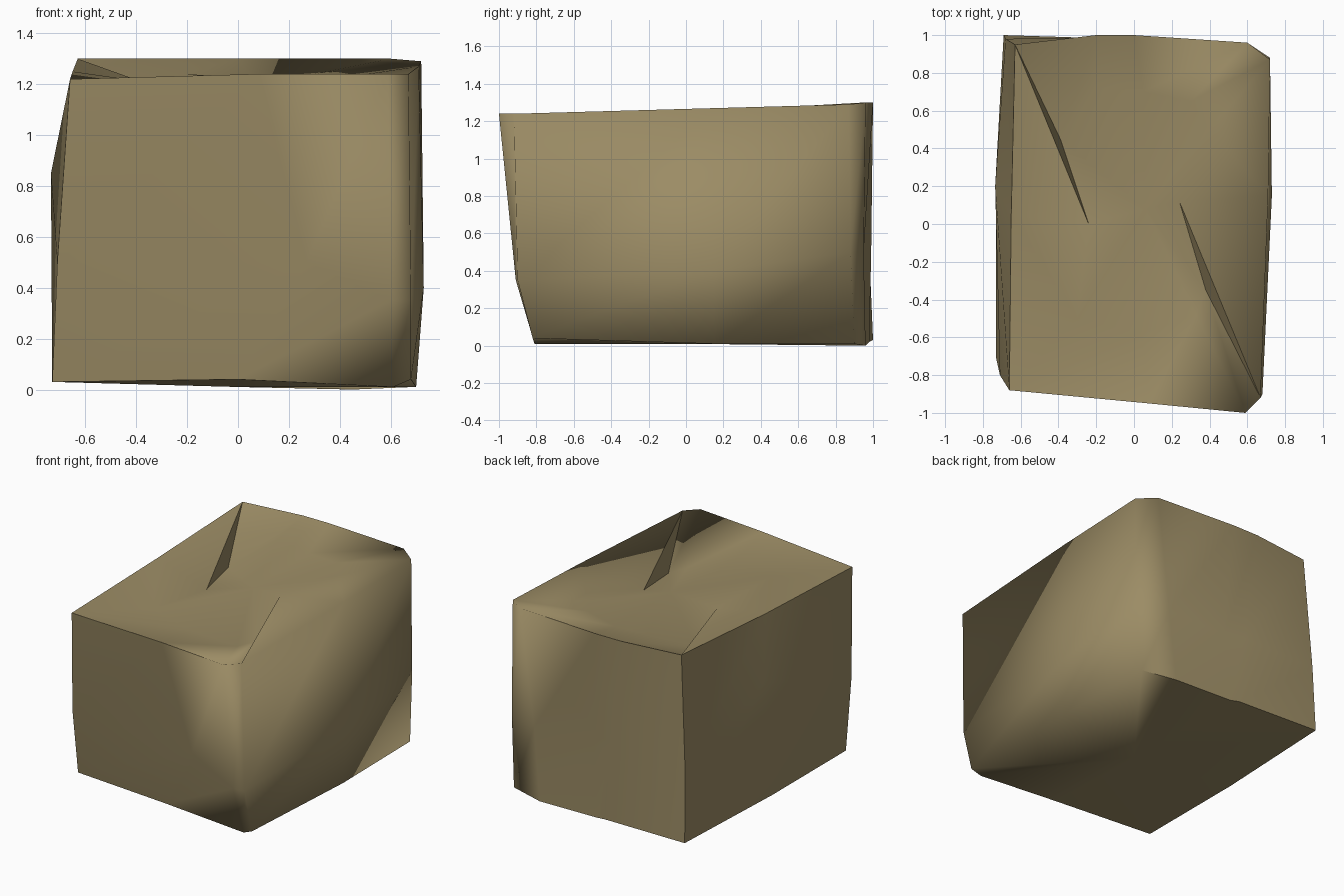
import bpy
import bmesh
import math

default_cube = bpy.data.objects.get("Cube")
if default_cube:
    bpy.data.objects.remove(default_cube, do_unlink=True)


def make_material(name, colour):
    """Create one plain flat material."""
    material = bpy.data.materials.new(name)
    material.use_nodes = True
    material.diffuse_color = colour
    shader = material.node_tree.nodes["Principled BSDF"]
    shader.inputs["Base Color"].default_value = colour
    shader.inputs["Roughness"].default_value = 0.9
    return material


def bridge_rings(mesh, lower, upper):
    """Join two rings with triangles so the folds run along chosen diagonals."""
    count = len(lower)
    for i in range(count):
        j = (i + 1) % count
        mesh.faces.new((lower[i], lower[j], upper[j]))
        mesh.faces.new((lower[i], upper[j], upper[i]))


def close_ring(mesh, ring, centre, flip=False):
    """Fan a ring of vertices to one centre point."""
    hub = mesh.verts.new(centre)
    for i, vert in enumerate(ring):
        corner = (vert, ring[(i + 1) % len(ring)], hub)
        mesh.faces.new(corner[::-1] if flip else corner)


def keep_edge_soft(edge, limit):
    """Folds are soft, box edges crisp, except along the worn left side."""
    middle = (edge.verts[0].co + edge.verts[1].co) / 2
    return middle.x > 0.58 or edge.calc_face_angle(0) < limit


# Cross-section rings run from the front right corner around the block
base_ring = [
    (-.73, -.71, .03), (0, -.79, .04), (.61, -.81, .01), (.68, -.82, .04),
    (.7, .15, .01), (.69, .9, .01), (.45, .96, 0), (0, .97, .01),
    (-.06, .98, .02), (-.69, 1, .03), (-.73, .1, .03),
]
waist_ring = [
    (-.71, -.8, .5), (.27, -.89, .5), (.6, -.91, .35), (.68, -.9, .35),
    (.73, .15, .4), (.72, .88, .5), (.5, .95, .5), (.04, .95, .5),
    (-.1, .99, .5), (-.68, .98, .5), (-.735, .2, .85),
]
rim_ring = [
    (-.66, -.88, 1.22), (.08, -.95, 1.24), (.59, -1, 1.24), (.67, -.92, 1.24),
    (.71, .15, 1.27), (.72, .87, 1.29), (.6, .96, 1.3), (0, 1, 1.3),
    (-.2, 1, 1.3), (-.63, .95, 1.3), (-.65, .05, 1.25),
]
# The sunken top has two hollows with a crooked ridge between them
hollow_ring = [
    (-.3, -.5, 1.2), (.04, -.58, 1.17), (.33, -.48, 1.1), (.38, -.35, 1.1),
    (.24, .12, 1.2), (.4, .5, 1.23), (.3, .65, 1.24), (.05, .7, 1.22),
    (-.2, .72, 1.24), (-.39, .45, 1.1), (-.24, 0, 1.16),
]

# Crumpled block: stack the rings, then close the underside and the top
mesh = bmesh.new()
rings = [
    [mesh.verts.new(point) for point in ring]
    for ring in (base_ring, waist_ring, rim_ring, hollow_ring)
]
for lower, upper in zip(rings, rings[1:]):
    bridge_rings(mesh, lower, upper)
close_ring(mesh, rings[0], (0, 0, .01), flip=True)
close_ring(mesh, rings[-1], (.06, .08, 1.22))
bmesh.ops.recalc_face_normals(mesh, faces=mesh.faces)

# Smooth shading with crisp box edges
for face in mesh.faces:
    face.smooth = True
for edge in mesh.edges:
    edge.smooth = keep_edge_soft(edge, math.radians(50))

block_data = bpy.data.meshes.new("crumpled_block")
mesh.to_mesh(block_data)
mesh.free()
block_data.materials.append(make_material("dry straw tan", (.33, .262, .13, 1)))
block = bpy.data.objects.new("crumpled_block", block_data)
bpy.context.collection.objects.link(block)
